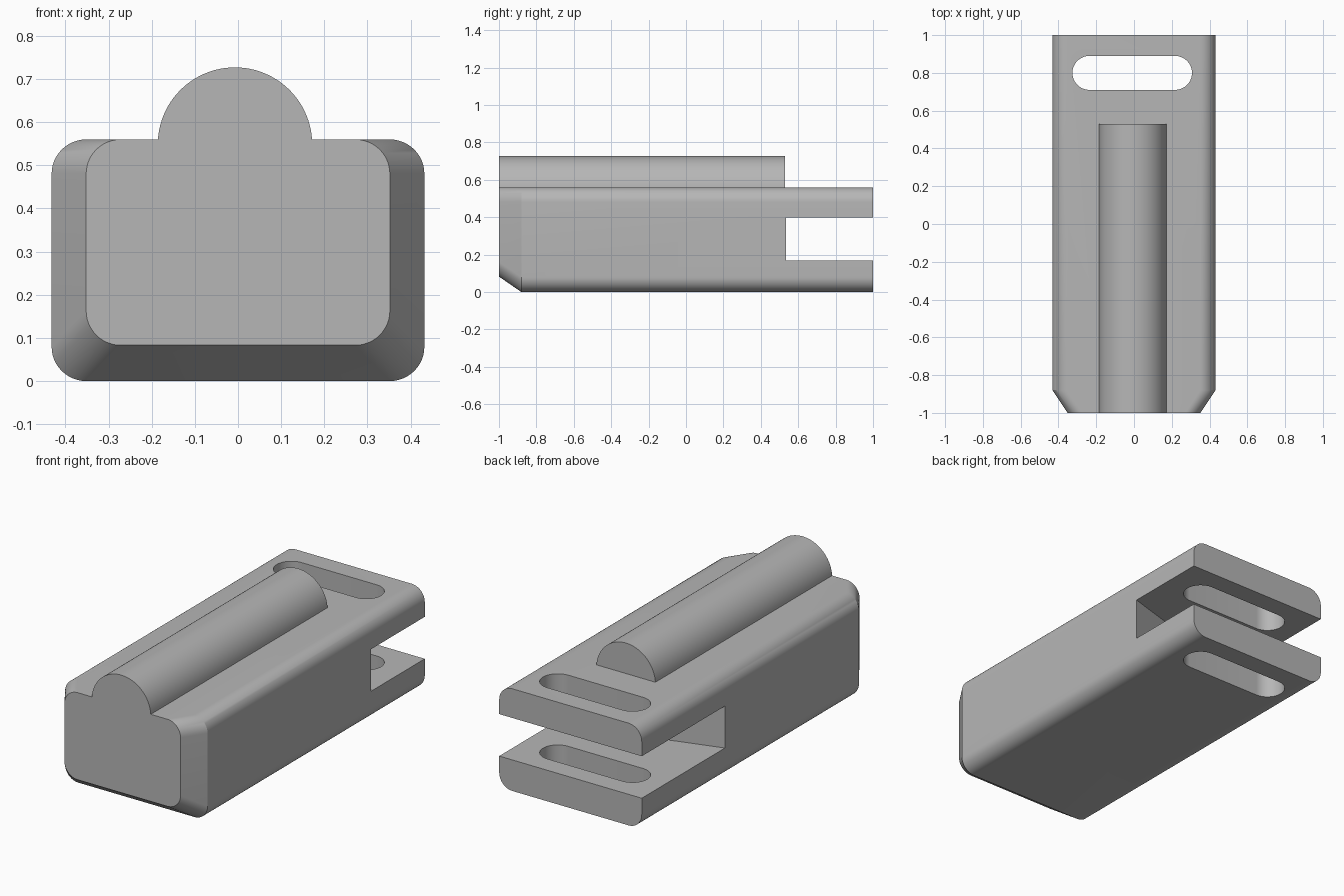
import bpy
import bmesh
from math import sin, cos, pi
from mathutils import Vector

cube = bpy.data.objects.get("Cube")
if cube:
    bpy.data.objects.remove(cube, do_unlink=True)

grey = bpy.data.materials.new("plain grey")
grey.use_nodes = True
grey.diffuse_color = (0.47, 0.47, 0.47, 1)
grey.node_tree.nodes["Principled BSDF"].inputs["Base Color"].default_value = grey.diffuse_color


def rounded(x0, x1, z0, z1, r, steps=12):
    """Rounded rectangle as a list of 2D points."""
    corners = [(x1 - r, z1 - r), (x0 + r, z1 - r), (x0 + r, z0 + r), (x1 - r, z0 + r)]
    return [(cx + r * cos((q + i / steps) * pi / 2), cz + r * sin((q + i / steps) * pi / 2))
            for q, (cx, cz) in enumerate(corners) for i in range(steps + 1)]


def loft(name, rings):
    """Closed solid through rings that share a point count."""
    bm = bmesh.new()
    loops = [[bm.verts.new(p) for p in ring] for ring in rings]
    n = len(loops[0])
    for a, b in zip(loops, loops[1:]):
        for i in range(n):
            bm.faces.new((a[i], a[(i + 1) % n], b[(i + 1) % n], b[i]))
    bm.faces.new(loops[0])
    bm.faces.new(loops[-1][::-1])
    bmesh.ops.remove_doubles(bm, verts=bm.verts, dist=1e-5)
    bmesh.ops.recalc_face_normals(bm, faces=bm.faces)
    mesh = bpy.data.meshes.new(name)
    bm.to_mesh(mesh)
    bm.free()
    mesh.materials.append(grey)
    obj = bpy.data.objects.new(name, mesh)
    bpy.context.collection.objects.link(obj)
    return obj


def along_y(points, y):
    return [Vector((x, y, z)) for x, z in points]


def along_z(points, z):
    return [Vector((x, y, z)) for x, y in points]


def combine(target, tool, operation):
    mod = target.modifiers.new(operation.title(), 'BOOLEAN')
    mod.operation = operation
    mod.solver = 'EXACT'
    mod.object = tool
    bpy.context.view_layer.objects.active = target
    bpy.ops.object.modifier_apply(modifier=mod.name)
    bpy.data.objects.remove(tool, do_unlink=True)


# Body: rounded bar whose nose tapers at the sides and underneath
full = rounded(-0.432, 0.432, 0, 0.56, 0.08)
nose = rounded(-0.352, 0.352, 0.083, 0.56, 0.08)
body = loft("body", [along_y(nose, -1), along_y(full, -0.88), along_y(full, 1)])

# Half-round rail along the top
arc = [(-0.007 + 0.179 * cos(pi * i / 48), 0.548 + 0.179 * sin(pi * i / 48)) for i in range(49)]
arc += [(-0.186, 0.5), (0.172, 0.5)]
rail = loft("rail", [along_y(arc, -1), along_y(arc, 0.53)])
combine(body, rail, 'UNION')

# Rear notch with a slanted inner wall
notch_plan = [(-0.6, 0.23), (0.6, 0.585), (0.6, 1.2), (-0.6, 1.2)]
notch = loft("notch_cutter", [along_z(notch_plan, 0.17), along_z(notch_plan, 0.40)])
combine(body, notch, 'DIFFERENCE')

# Long round-ended slot through both prongs
slot_plan = rounded(-0.326, 0.307, 0.71, 0.89, 0.0899)
slot = loft("slot_cutter", [along_z(slot_plan, -0.2), along_z(slot_plan, 0.8)])
combine(body, slot, 'DIFFERENCE')

# Smooth the curves, keep the creases
bpy.ops.object.select_all(action='DESELECT')
body.select_set(True)
bpy.context.view_layer.objects.active = body
bpy.ops.object.shade_smooth_by_angle(angle=pi / 7)
